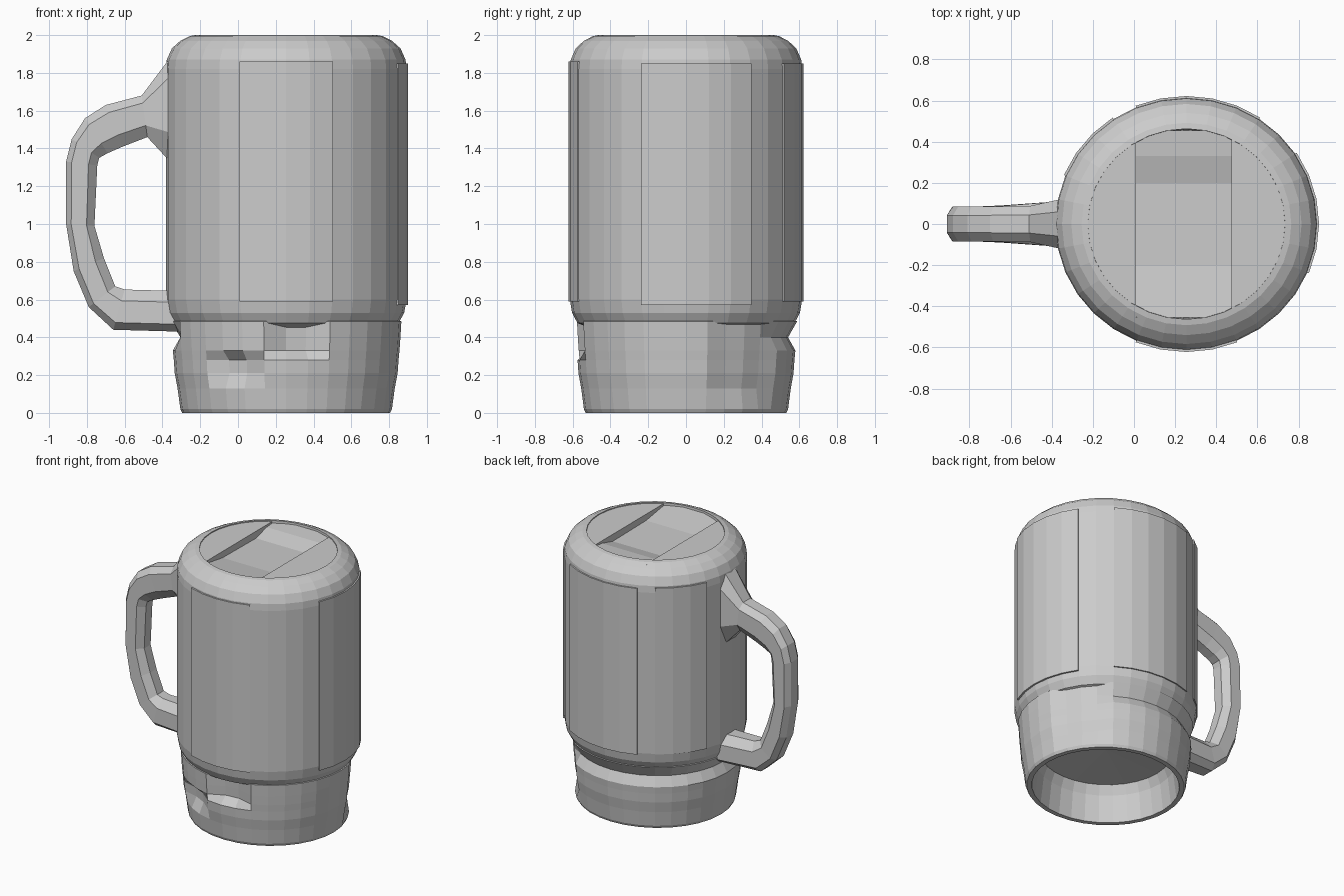
import bpy, bmesh, math

if "Cube" in bpy.data.objects:
    bpy.data.objects.remove(bpy.data.objects["Cube"])

CX, SY = 0.255, 0.965   # mug axis offset and slight squash in depth


def finish(name, bm):
    bmesh.ops.remove_doubles(bm, verts=bm.verts, dist=0.0005)
    bmesh.ops.recalc_face_normals(bm, faces=bm.faces)
    me = bpy.data.meshes.new(name)
    bm.to_mesh(me)
    bm.free()
    ob = bpy.data.objects.new(name, me)
    bpy.context.collection.objects.link(ob)
    return ob


def loft(bm, rings, closed):
    """Skin a list of closed vertex loops; cap the ends unless closed."""
    k = len(rings[0])
    pairs = list(zip(rings, rings[1:]))
    if closed:
        pairs.append((rings[-1], rings[0]))
    for a, b in pairs:
        for i in range(k):
            j = (i + 1) % k
            bm.faces.new((a[i], a[j], b[j], b[i]))
    if not closed:
        bm.faces.new(rings[0])
        bm.faces.new(rings[-1])


def lathe(name, prof, a0=0, a1=360, n=32, inset=None):
    """Revolve a closed profile, fully or as an arc; inset(angle, z) trims the radius."""
    bm = bmesh.new()
    full = a1 - a0 >= 360
    rings = []
    for s in range(n if full else n + 1):
        deg = a0 + (a1 - a0) * s / n
        t = math.radians(deg)
        ring = []
        for r, z in prof:
            if inset and r > 0.53:
                r -= inset(deg % 360, z)
            ring.append(bm.verts.new((CX + r * math.cos(t), r * SY * math.sin(t), z)))
        rings.append(ring)
    if full:
        k = len(prof)
        for a, b in zip(rings, rings[1:] + rings[:1]):
            for i in range(k - 1):
                bm.faces.new((a[i], a[i + 1], b[i + 1], b[i]))
    else:
        loft(bm, rings, False)
    return finish(name, bm)


# Body: straight wall, rounded shoulders, recessed floor under the lid plates
lathe("mug_body", [(0, .45), (.53, .45), (.595, .475), (.625, .53), (.637, .6),
                   (.637, 1.82), (.632, 1.87), (.605, 1.93), (.56, 1.97),
                   (.51, 1.995), (.48, 2.0), (.475, 1.90), (0, 1.90)])

# Slightly raised wall panels between the vertical seams
for i, (a, segs, z0, z1) in enumerate([(247.5, 4, .59, 1.86), (337.5, 5, .57, 1.85),
                                       (56.25, 5, .59, 1.85), (123.75, 3, .60, 1.86)]):
    lathe(f"wall_panel_{i + 1}", [(.60, z0), (.645, z0), (.645, z1), (.60, z1)],
          a, a + segs * 11.25, segs)


# Base: hollow tapered foot with worn notches below the body
def notch(deg, z):
    if 262 < deg < 292 and .30 < z < .49:
        return .07
    if 235 < deg < 250 and .20 < z < .30:
        return .05
    if 22 < deg < 48 and .12 < z < .49:
        return .03
    if 55 < deg < 195 and .34 < z < .47:
        return .045
    return 0


lathe("foot", [(0, .29), (.46, .27), (.49, .2), (.515, 0), (.55, 0), (.56, .02),
               (.575, .13), (.59, .21), (.595, .28), (.60, .33), (.605, .40),
               (.61, .485), (.50, .50), (0, .50)], inset=notch)


# Top: two flat side plates with a shallow trough between them
def plate(name, x_cut, side):
    r, d = .485, x_cut - CX
    half = math.acos(abs(d) / r)
    mid = 0 if side > 0 else math.pi
    bm = bmesh.new()
    rings = []
    for z in (1.89, 1.993):
        rings.append([bm.verts.new((CX + r * math.cos(mid - half + 2 * half * i / 10),
                                    r * SY * math.sin(mid - half + 2 * half * i / 10), z))
                      for i in range(11)])
    loft(bm, rings, False)
    finish(name, bm)


plate("top_plate_left", .01, -1)
plate("top_plate_right", .475, 1)

bm = bmesh.new()
trough = [(-.455, 1.89), (-.455, 1.985), (-.2, 1.945), (.2, 1.94),
          (.33, 1.975), (.455, 1.985), (.455, 1.89)]
loft(bm, [[bm.verts.new((x, y, z)) for y, z in trough] for x in (.01, .475)], False)
finish("top_trough", bm)

# Handle: chamfered section lofted through outer/inner point pairs
stations = [((-.36, 1.88), (-.36, 1.33), .12), ((-.51, 1.68), (-.48, 1.46), .088),
            ((-.70, 1.63), (-.61, 1.41), .085), ((-.81, 1.56), (-.69, 1.375), .085),
            ((-.88, 1.45), (-.735, 1.35), .085), ((-.91, 1.33), (-.745, 1.31), .085),
            ((-.91, 1.0), (-.76, .99), .085), ((-.87, .75), (-.71, .82), .085),
            ((-.79, .56), (-.65, .67), .085), ((-.66, .44), (-.60, .653), .09),
            ((-.30, .43), (-.30, .645), .115)]
section = [(0, -.5), (.18, -1), (.72, -1), (1, -.45), (1, .45), (.72, 1), (.18, 1), (0, .5)]
bm = bmesh.new()
loft(bm, [[bm.verts.new((o[0] + (i[0] - o[0]) * t, w * s, o[1] + (i[1] - o[1]) * t))
           for t, s in section] for o, i, w in stations], False)
finish("handle", bm)
